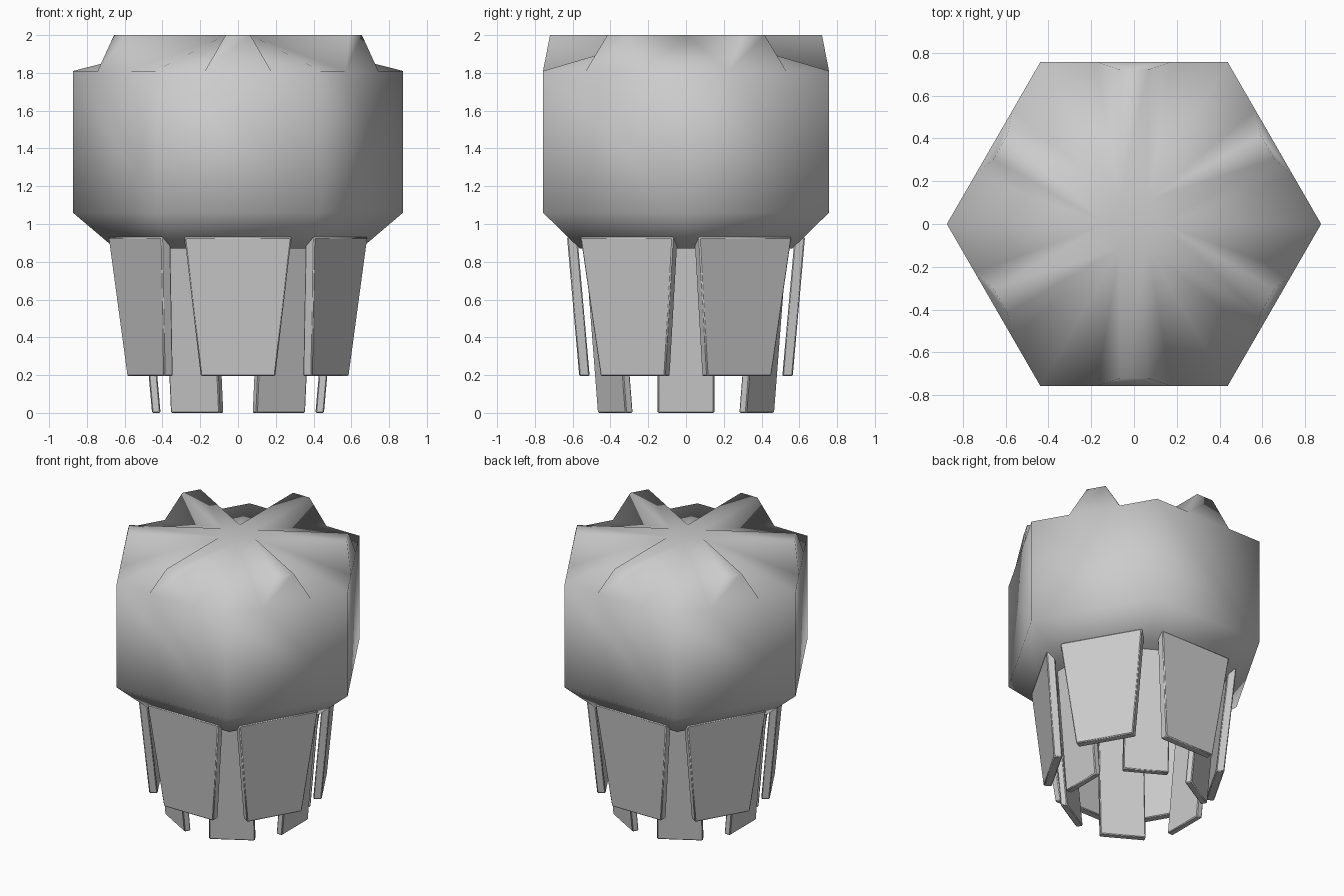
import bpy, bmesh, math
from mathutils import Vector

if "Cube" in bpy.data.objects:
    bpy.data.objects.remove(bpy.data.objects["Cube"])

def finish(bm, name, angle=None, bevel=0):
    bmesh.ops.remove_doubles(bm, verts=bm.verts, dist=1e-4)
    bmesh.ops.recalc_face_normals(bm, faces=bm.faces)
    me = bpy.data.meshes.new(name)
    bm.to_mesh(me)
    bm.free()
    ob = bpy.data.objects.new(name, me)
    bpy.context.collection.objects.link(ob)
    bpy.ops.object.select_all(action='DESELECT')
    ob.select_set(True)
    bpy.context.view_layer.objects.active = ob
    if bevel:
        m = ob.modifiers.new("soft_edges", 'BEVEL')
        m.width, m.segments = bevel, 1
    if angle:
        bpy.ops.object.shade_smooth_by_angle(angle=math.radians(angle))
    else:
        bpy.ops.object.shade_smooth()
    return ob

def at(r, side, z, deg):
    """Point at distance r along a heading, shifted sideways."""
    a = math.radians(deg)
    return Vector((r * math.cos(a) - side * math.sin(a),
                   r * math.sin(a) + side * math.cos(a), z))

# Hexagonal head: tapered base, straight wall, six flat ridges meeting on top
APO = 0.757
R = APO / math.cos(math.pi / 6)
bm = bmesh.new()
def face(*pts):
    bm.faces.new([bm.verts.new(p) for p in pts])

for k in range(6):
    f = 30 + 60 * k                       # heading of this wall
    c0, c1 = f - 30, f + 30               # headings of its corners
    low = [at(0.65, 0, 0.87, c) for c in (c0, c1)]
    mid = [at(R, 0, 1.06, c) for c in (c0, c1)]
    top = [at(R, 0, 1.81, c) for c in (c0, c1)]
    base = [at(APO, s, 1.81, f) for s in (-0.175, 0.175)]
    crest = [at(0.72, s, 2.0, f) for s in (-0.065, 0.065)]
    hub = [at(0.13, 0, 2.0, c) for c in (c0, c1)]
    face(low[0], low[1], mid[1], mid[0])
    face(mid[0], mid[1], top[1], base[1], base[0], top[0])
    face(base[0], base[1], crest[1], crest[0])
    face(crest[0], crest[1], hub[1], hub[0])
    face((0, 0, 2), hub[0], hub[1])
    face((0, 0, 0.87), low[1], low[0])
    for i in (0, 1):
        face(crest[i], hub[i], base[i])   # ridge flank
        face(base[i], hub[i], top[i])     # valley floor
finish(bm, "head")

# Leaning slats: (z, inner r, outer r, half width) at bottom and top
def slat(name, deg, bottom, top, bevel):
    bm = bmesh.new()
    v = []
    for z, ri, ro, w in (bottom, top):
        v += [bm.verts.new(at(r, s, z, deg))
              for r, s in ((ri, -w), (ro, -w), (ro, w), (ri, w))]
    for q in ((0, 1, 2, 3), (4, 5, 6, 7), (0, 1, 5, 4),
              (1, 2, 6, 5), (2, 3, 7, 6), (3, 0, 4, 7)):
        bm.faces.new([v[i] for i in q])
    finish(bm, name, 50, bevel)

for k in range(6):
    slat(f"outer_panel_{k+1}", 30 + 60 * k,
         (0.195, 0.51, 0.565, 0.197), (0.93, 0.575, 0.63, 0.283), 0.006)
    slat(f"inner_stave_{k+1}", 60 * k,
         (0.0, 0.41, 0.455, 0.15), (0.9, 0.49, 0.535, 0.15), 0.006)
